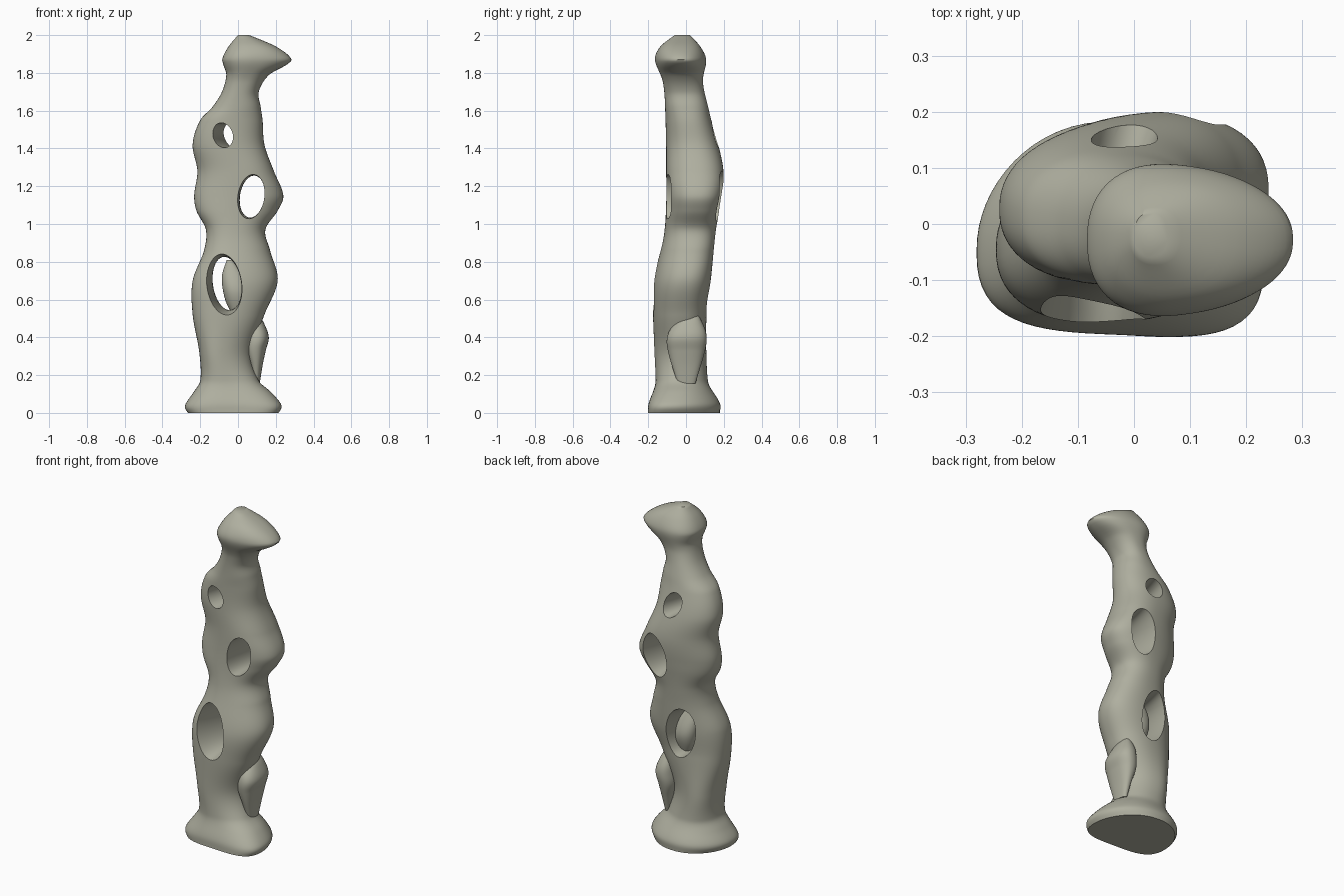
import bpy, bmesh
from math import sin, cos, pi, sqrt, exp, copysign

if "Cube" in bpy.data.objects:
    bpy.data.objects.remove(bpy.data.objects["Cube"])


def sample(rows, z):
    # smooth interpolation of (height, low, high) rows
    n = len(rows)
    z = min(max(z, rows[0][0]), rows[-1][0] - 1e-6)

    def slope(i, k):
        a, b = rows[max(i - 1, 0)], rows[min(i + 1, n - 1)]
        return (b[k] - a[k]) / (b[0] - a[0])
    i = max(j for j in range(n - 1) if rows[j][0] <= z)
    p, q = rows[i], rows[i + 1]
    h = q[0] - p[0]
    t = (z - p[0]) / h
    s = t * t * (3 - 2 * t)
    return [p[k] + (q[k] - p[k]) * s + h * t * (1 - t)
            * ((1 - t) * slope(i, k) - t * slope(i + 1, k)) for k in (1, 2)]


def skin(name, rings):
    bm = bmesh.new()
    vs = [[bm.verts.new(p) for p in r] for r in rings]
    n = len(rings[0])
    for a, b in zip(vs, vs[1:]):
        for i in range(n):
            bm.faces.new((a[i], a[(i+1) % n], b[(i+1) % n], b[i]))
    bm.faces.new(vs[0][::-1])
    bm.faces.new(vs[-1])
    bmesh.ops.recalc_face_normals(bm, faces=bm.faces)
    me = bpy.data.meshes.new(name)
    bm.to_mesh(me)
    bm.free()
    ob = bpy.data.objects.new(name, me)
    bpy.context.collection.objects.link(ob)
    return ob


def bump(z, centre, width):
    return exp(-((z - centre) / width)**2)


def none(z):
    return 0


def loft(name, front, side, count, seg=64, skew=none, egg=none, bend=none):
    # stack rounded ovals that fit the front and side outlines
    rings = []
    z0, z1 = front[0][0], front[-1][0]
    for j in range(count + 1):
        z = z0 + (z1 - z0) * j / count
        (xa, xb), (ya, yb) = sample(front, z), sample(side, z)
        k, e = skew(z), egg(z)
        a, b = (xb - xa) / 2, (yb - ya) / 2
        bb = sqrt(max(b * b - (k * a)**2, 1e-6))
        ring = []
        for i in range(seg):
            c, s = [copysign(abs(f(2*pi*i/seg))**.88, f(2*pi*i/seg)) for f in (cos, sin)]
            ring.append(((xa+xb)/2 + a*c,
                         (ya+yb)/2 + bb*s*(1 - e*c) + k*a*c - bend(z)*c*c, z))
        rings.append(ring)
    return skin(name, rings)


def cutter(name, cx, cz, rx, rz, tilt, drift):
    # flared oval tunnel running front to back
    rings = []
    for j in range(25):
        y = -0.3 + 0.6 * j / 24
        f = 1 + 6 * y * y
        ring = []
        for i in range(48):
            u, w = rx*f*cos(2*pi*i/48), rz*f*sin(2*pi*i/48)
            ring.append((cx + drift*y + u*cos(tilt) - w*sin(tilt), y,
                         cz + u*sin(tilt) + w*cos(tilt)))
        rings.append(ring)
    return skin(name, rings)


# main column with foot and overhanging head: outlines from front and side
front = [(0, -.265, .215), (.025, -.28, .23), (.05, -.276, .226),
         (.11, -.235, .175), (.17, -.2, .11), (.32, -.205, .07), (.52, -.24, .14),
         (.7, -.24, .21), (.86, -.18, .17), (.97, -.17, .145),
         (1.07, -.22, .21), (1.15, -.232, .24), (1.28, -.215, .19),
         (1.42, -.24, .14), (1.55, -.2, .13), (1.62, -.135, .12),
         (1.7, -.085, .11), (1.79, -.062, .165), (1.845, -.078, .26),
         (1.875, -.083, .282), (1.94, -.05, .2), (2, 0, .06)]
side = [(0, -.198, .18), (.05, -.196, .18), (.17, -.16, .115),
        (.55, -.175, .11), (.7, -.172, .13), (.95, -.115, .155),
        (1.27, -.105, .195), (1.6, -.11, .122), (1.75, -.122, .09),
        (1.87, -.16, .103), (1.94, -.135, .075), (2, -.06, .02)]
body = loft("sculpted_column", front, side, 200,
            skew=lambda z: .1 * bump(z, .9, .5) - .06 * bump(z, 0, .15),
            egg=lambda z: .2 * bump(z, 1.87, .07) + .2 * bump(z, .3, .15)
            - .12 * bump(z, 1.25, .2),
            bend=lambda z: .06 * bump(z, 0, .14))

# three openings through the column
holes = [("upper", -.055, 1.47, .05, .063, .35, .25),
         ("middle", .075, 1.145, .066, .112, -.15, .05),
         ("lower", -.058, .685, .08, .142, .15, .1)]
for label, *spec in holes:
    cut = cutter(label + "_opening_cutter", *spec)
    cut.hide_render = True
    bpy.context.view_layer.objects.active = body
    m = body.modifiers.new(label, 'BOOLEAN')
    m.operation = 'DIFFERENCE'
    m.solver = 'EXACT'
    m.object = cut
    bpy.ops.object.modifier_apply(modifier=m.name)
    bpy.data.objects.remove(cut)

# free lump inside the lower opening
inner = loft("inner_lump",
             [(.5, -.02, .02), (.6, -.068, .055), (.72, -.085, .035), (.81, -.06, -.03)],
             [(.5, -.02, .03), (.65, -.06, .07), (.81, -.01, .02)], 40, 32)

# draped lump low on the right side
drape = loft("side_drape",
             [(.155, .08, .115), (.25, .06, .13), (.33, .035, .147),
              (.4, .035, .163), (.47, .045, .14), (.53, .075, .105)],
             [(.155, -.045, .05), (.35, -.1, .105), (.43, -.09, .105), (.53, -.01, .06)],
             50, 40)

# olive grey stone
stone = bpy.data.materials.new("stone")
stone.diffuse_color = (.43, .43, .35, 1)
stone.use_nodes = True
stone.node_tree.nodes["Principled BSDF"].inputs["Base Color"].default_value = stone.diffuse_color
for ob in (body, inner, drape):
    ob.data.materials.clear()
    ob.data.materials.append(stone)
    bpy.ops.object.select_all(action='DESELECT')
    ob.select_set(True)
    bpy.context.view_layer.objects.active = ob
    bpy.ops.object.shade_smooth_by_angle(angle=0.9)
